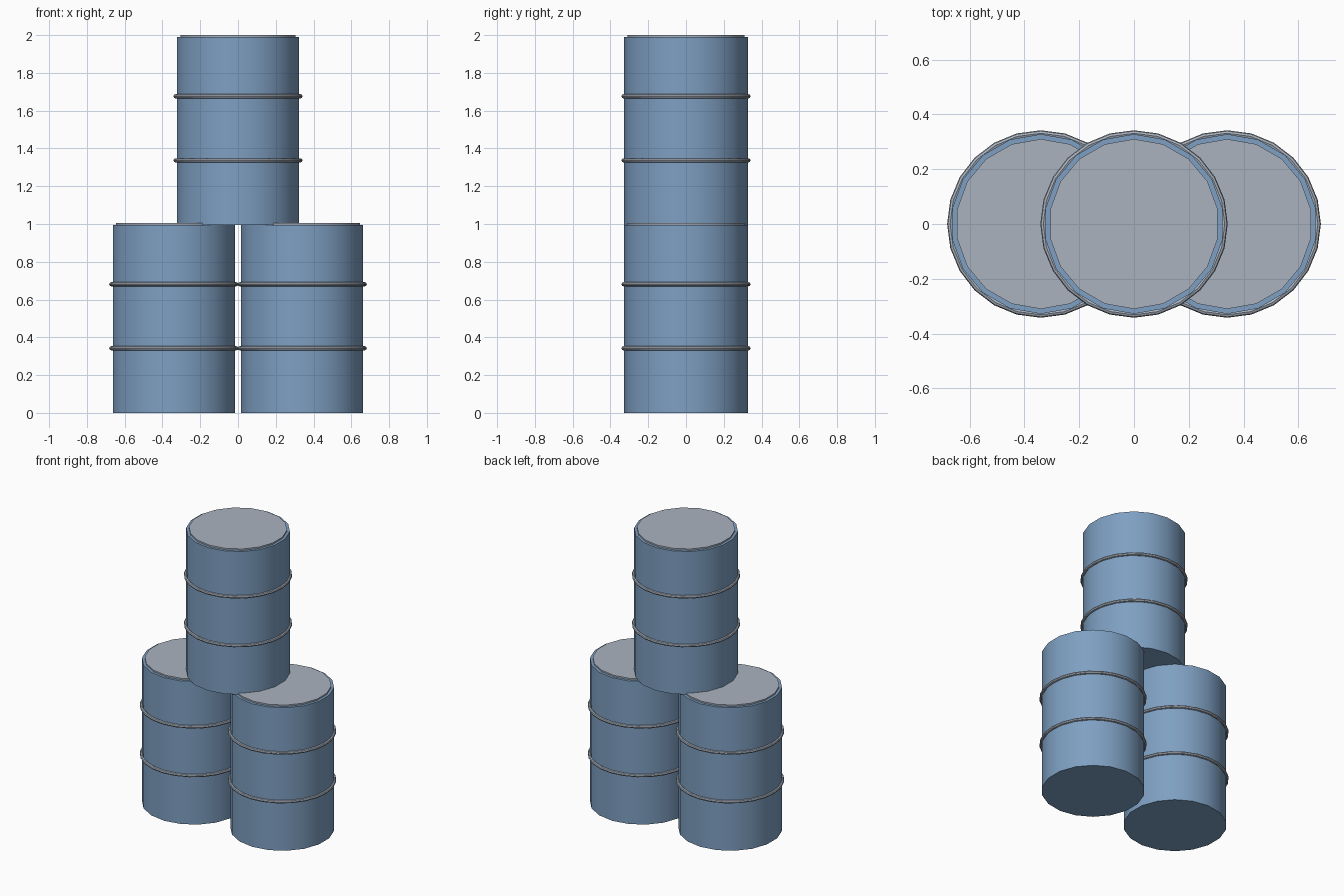
import bpy

if "Cube" in bpy.data.objects:
    bpy.data.objects.remove(bpy.data.objects["Cube"])

BODY_R, BODY_H, SIDES = 0.328, 0.995, 18


def material(name, rgb):
    mat = bpy.data.materials.new(name)
    mat.diffuse_color = (*rgb, 1)
    mat.use_nodes = True
    mat.node_tree.nodes["Principled BSDF"].inputs["Base Color"].default_value = mat.diffuse_color
    return mat


blue = material("blue_paint", (0.21, 0.35, 0.54))
steel = material("bare_steel", (0.40, 0.45, 0.52))


def finish(name, mat):
    obj = bpy.context.object
    obj.name = name
    obj.data.materials.append(mat)
    bpy.ops.object.shade_smooth_by_angle()
    return obj


def disc(name, radius, x, z0, z1, mat):
    bpy.ops.mesh.primitive_cylinder_add(
        vertices=SIDES, radius=radius, depth=z1 - z0,
        location=(x, 0, (z0 + z1) / 2))
    return finish(name, mat)


def barrel(label, x, z):
    # Painted drum
    disc(label + "_barrel_body", BODY_R, x, z, z + BODY_H, blue)
    # Slightly raised lid
    disc(label + "_barrel_lid", 0.31, x, z + BODY_H - 0.01, z + 1.005, steel)
    # Two reinforcing hoops
    for part, height in (("lower", 0.342), ("upper", 0.681)):
        bpy.ops.mesh.primitive_torus_add(
            major_radius=0.331, minor_radius=0.011,
            major_segments=24, minor_segments=8,
            location=(x, 0, z + height))
        finish(f"{label}_barrel_{part}_hoop", steel)


# Two barrels side by side with one stacked across them
barrel("left", -0.34, 0)
barrel("right", 0.34, 0)
barrel("top", 0, BODY_H)
